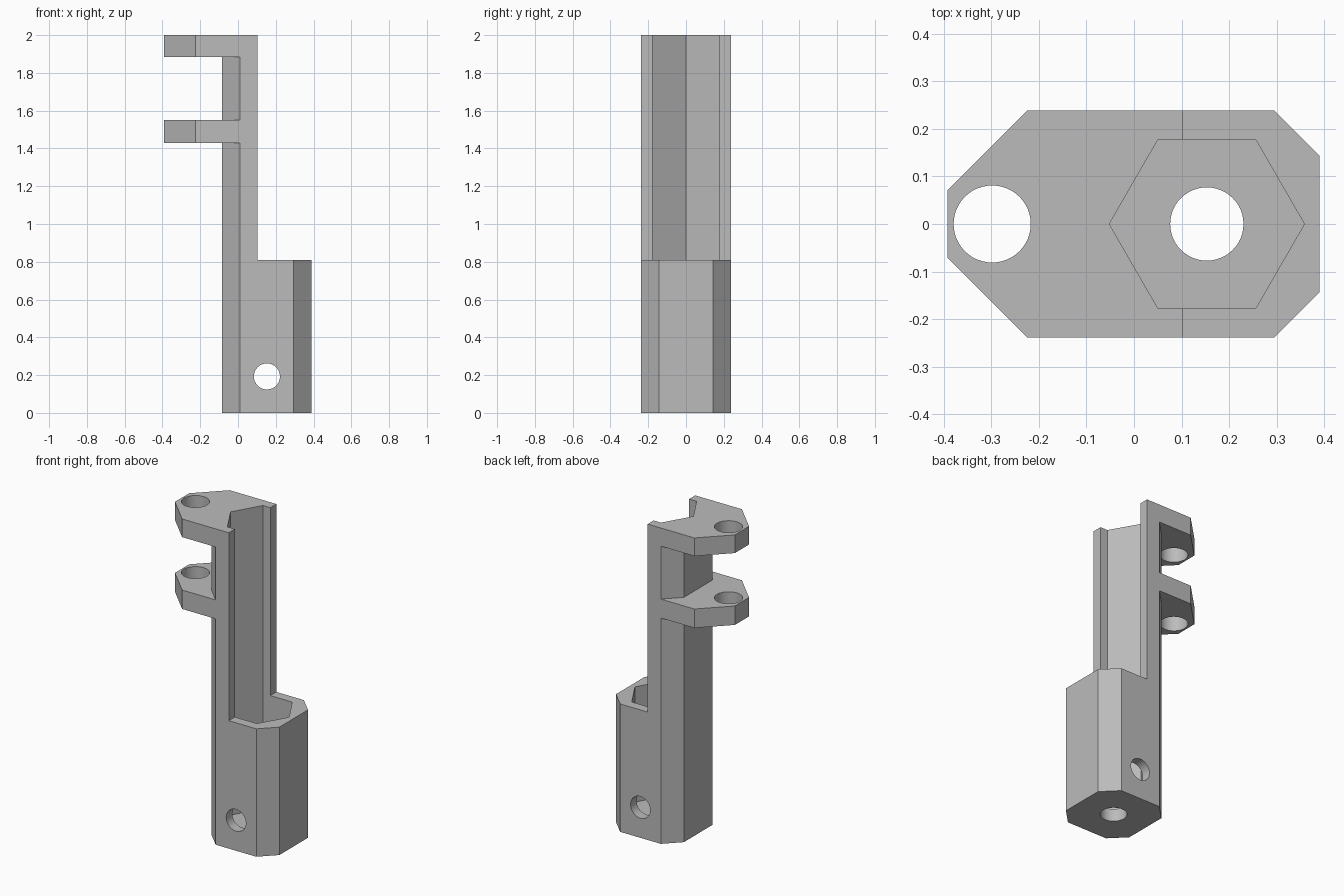
import bpy
import bmesh
import math

cube = bpy.data.objects.get("Cube")
if cube:
    bpy.data.objects.remove(cube, do_unlink=True)

grey = bpy.data.materials.new("plain grey")
grey.use_nodes = True
colour = (0.5, 0.5, 0.5, 1)
grey.diffuse_color = colour
grey.node_tree.nodes["Principled BSDF"].inputs["Base Color"].default_value = colour


def prism(name, outline, bottom, top):
    """Extrude an anticlockwise xy outline between two heights."""
    bm = bmesh.new()
    base = bm.faces.new([bm.verts.new((x, y, bottom)) for x, y in outline])
    lid = bmesh.ops.extrude_face_region(bm, geom=[base])["geom"]
    for v in lid:
        if isinstance(v, bmesh.types.BMVert):
            v.co.z = top
    bmesh.ops.recalc_face_normals(bm, faces=bm.faces)
    mesh = bpy.data.meshes.new(name)
    bm.to_mesh(mesh)
    bm.free()
    mesh.materials.append(grey)
    obj = bpy.data.objects.new(name, mesh)
    bpy.context.collection.objects.link(obj)
    return obj


def ring(x, radius, sides):
    return [(x + radius * math.cos(math.tau * i / sides),
             radius * math.sin(math.tau * i / sides)) for i in range(sides)]


def mirrored(half):
    """Complete an outline from its +y half, listed from +x to -x."""
    return half + [(x, -y) for x, y in reversed(half)]


def combine(target, tool, operation):
    bpy.context.view_layer.objects.active = target
    mod = target.modifiers.new(operation.lower(), "BOOLEAN")
    mod.operation = operation
    mod.solver = "EXACT"
    mod.object = tool
    bpy.ops.object.modifier_apply(modifier=mod.name)
    bpy.data.objects.remove(tool, do_unlink=True)


SOCKET_X = 0.153
TAB_X = -0.298

# Chamfered column
holder = prism("socket_holder", mirrored(
    [(0.39, 0.143), (0.295, 0.238), (0.01, 0.238), (-0.085, 0.143)]), 0, 2)

# Two tapered tabs
for low, high in ((1.43, 1.55), (1.885, 2.0)):
    tab = prism("tab", mirrored([(0.2, 0.238), (-0.225, 0.238), (-0.392, 0.071)]), low, high)
    combine(holder, tab, "UNION")

# Open side of the upper column
combine(holder, prism("opening", mirrored([(0.6, 0.5), (0.102, 0.5)]), 0.81, 2.2), "DIFFERENCE")

# Hexagonal socket, floor hole and tab holes
combine(holder, prism("socket", ring(SOCKET_X, 0.205, 6), 0.08, 2.2), "DIFFERENCE")
combine(holder, prism("floor_hole", ring(SOCKET_X, 0.077, 48), -0.2, 0.3), "DIFFERENCE")
combine(holder, prism("tab_hole", ring(TAB_X, 0.081, 48), 1.2, 2.2), "DIFFERENCE")

# Cross pin hole through the lower walls
pin = prism("pin_hole", ring(0, 0.069, 48), -0.5, 0.5)
pin.rotation_euler.x = math.pi / 2
pin.location = (SOCKET_X, 0, 0.193)
combine(holder, pin, "DIFFERENCE")

# Merge coplanar pieces and keep crisp edges
bm = bmesh.new()
bm.from_mesh(holder.data)
bmesh.ops.remove_doubles(bm, verts=bm.verts, dist=0.0001)
bmesh.ops.dissolve_limit(bm, angle_limit=math.radians(1), verts=bm.verts, edges=bm.edges)
bm.to_mesh(holder.data)
bm.free()
bpy.ops.object.select_all(action="DESELECT")
holder.select_set(True)
bpy.context.view_layer.objects.active = holder
bpy.ops.object.shade_smooth_by_angle(angle=math.radians(30))
